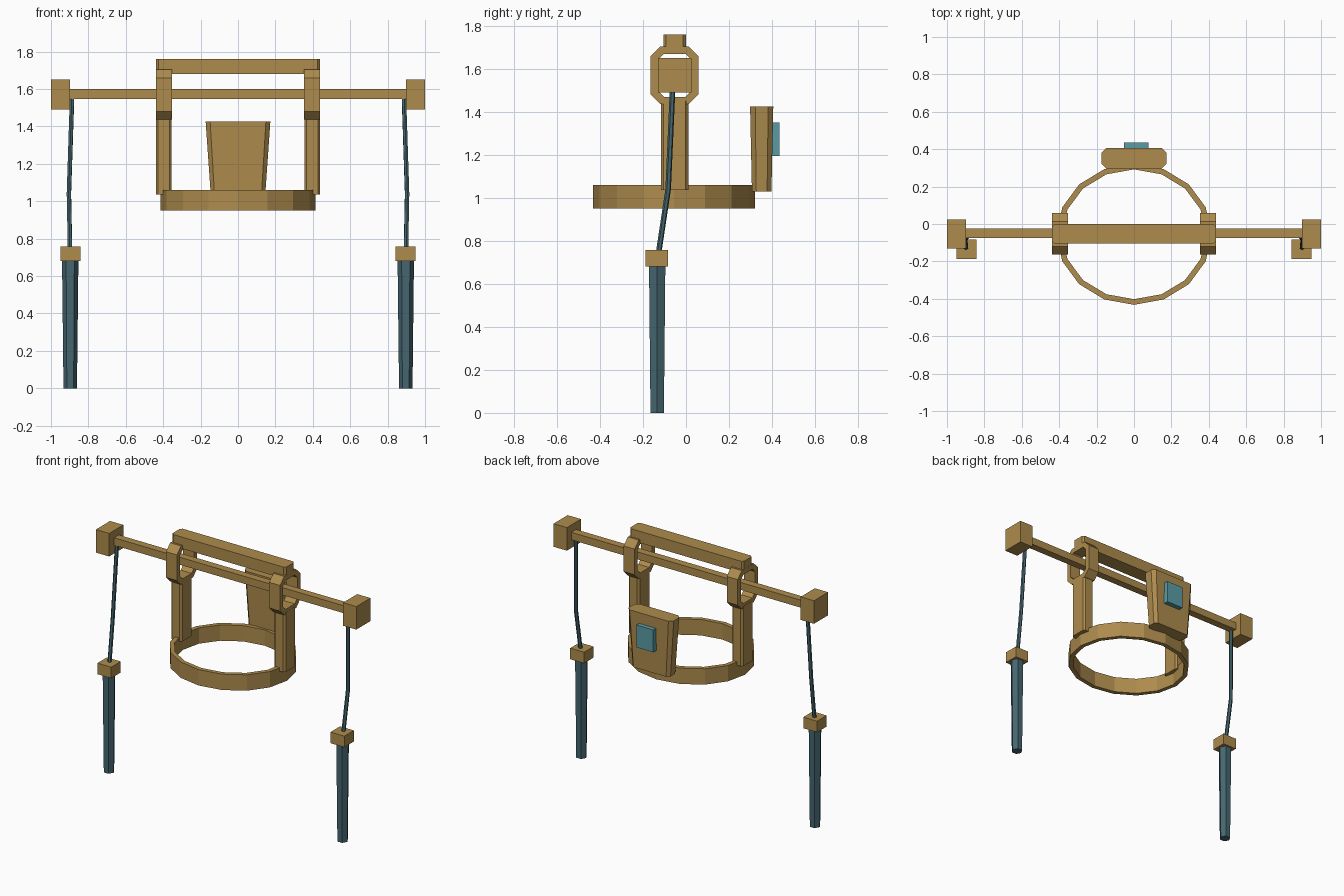
import bpy, bmesh, math
from mathutils import Matrix, Vector

if "Cube" in bpy.data.objects:
    bpy.data.objects.remove(bpy.data.objects["Cube"], do_unlink=True)


def material(name, rgb):
    m = bpy.data.materials.new(name)
    m.use_nodes = True
    m.diffuse_color = (*rgb, 1)
    m.node_tree.nodes["Principled BSDF"].inputs["Base Color"].default_value = (*rgb, 1)
    return m


TAN = material("tan", (0.42, 0.26, 0.075))
SLATE = material("slate_blue", (0.06, 0.135, 0.162))
TEAL = material("teal", (0.105, 0.33, 0.38))


def finish(name, bm, mat):
    bmesh.ops.recalc_face_normals(bm, faces=bm.faces)
    mesh = bpy.data.meshes.new(name)
    bm.to_mesh(mesh)
    bm.free()
    mesh.materials.append(mat)
    ob = bpy.data.objects.new(name, mesh)
    bpy.context.collection.objects.link(ob)
    return ob


def box(name, centre, size, mat=TAN, chamfer=0, foot=1):
    """Box with optional chamfered upright edges and a narrowed bottom."""
    bm = bmesh.new()
    bmesh.ops.create_cube(bm, size=1, matrix=Matrix.Diagonal((*size, 1)))
    if chamfer:
        upright = [e for e in bm.edges
                   if abs(e.verts[0].co.z - e.verts[1].co.z) > size[2] / 2]
        bmesh.ops.bevel(bm, geom=upright, offset=chamfer, segments=1, affect='EDGES')
    for v in bm.verts:
        if v.co.z < 0:
            v.co.x *= foot
            v.co.y *= foot
    bmesh.ops.translate(bm, verts=bm.verts, vec=centre)
    return finish(name, bm, mat)


def band(name, outer, inner, place, low, high):
    """Closed hollow band between two outlines, extruded from low to high."""
    bm = bmesh.new()
    loops = [[bm.verts.new(place(a, b, w)) for a, b in outline]
             for outline, w in ((outer, low), (outer, high), (inner, high), (inner, low))]
    n = len(outer)
    for k in range(4):
        p, q = loops[k], loops[(k + 1) % 4]
        for i in range(n):
            j = (i + 1) % n
            bm.faces.new((p[i], p[j], q[j], q[i]))
    return finish(name, bm, TAN)


def ellipse(rx, ry, n=16):
    return [(rx * math.cos(math.tau * i / n), ry * math.sin(math.tau * i / n))
            for i in range(n)]


def octagon(h, v, c):
    return [(h, c - v), (h, v - c), (h - c, v), (c - h, v),
            (-h, v - c), (-h, c - v), (c - h, -v), (h - c, -v)]


MID = -0.053

# Waist ring
band("waist_ring", ellipse(0.415, 0.377), ellipse(0.385, 0.347),
     lambda a, b, w: Vector((a, b - 0.055, w)), 0.95, 1.06)

# Top beam and the long cross bar
box("top_beam", (0, MID, 1.72), (0.875, 0.105, 0.08), chamfer=0.013)
box("cross_bar", (0, -0.05, 1.573), (1.82, 0.052, 0.052))

# Back plate with its small panel
box("back_plate", (0, 0.352, 1.228), (0.346, 0.108, 0.395), chamfer=0.024, foot=0.84)
box("back_panel", (0.012, 0.411, 1.273), (0.13, 0.048, 0.155), TEAL)

for side, s in (("left", 1), ("right", -1)):
    # Upright post and the bracket loop the bar passes through
    box(side + "_post", (s * 0.397, MID, 1.243), (0.085, 0.127, 0.415), chamfer=0.013)
    band(side + "_bracket", octagon(0.111, 0.134, 0.045), octagon(0.078, 0.1, 0.028),
         lambda a, b, w: Vector((s * w, a + MID, b + 1.57)), 0.354, 0.438)

    # Block on the end of the bar
    box(side + "_end_block", (s * 0.949, MID, 1.57), (0.102, 0.155, 0.16))

    # Bent hanging cable
    curve = bpy.data.curves.new(side + "_cable", 'CURVE')
    curve.dimensions = '3D'
    curve.bevel_depth = 0.013
    curve.bevel_resolution = 1
    curve.use_fill_caps = True
    path = [(0.887, -0.06, 1.56), (0.904, -0.083, 1.04), (0.898, -0.128, 0.74)]
    spline = curve.splines.new('POLY')
    spline.points.add(len(path) - 1)
    for p, (x, y, z) in zip(spline.points, path):
        p.co = (s * x, y, z, 1)
    spline.use_smooth = False
    curve.materials.append(SLATE)
    bpy.context.collection.objects.link(bpy.data.objects.new(side + "_cable", curve))

    # Grip collar and tapered six-sided grip
    box(side + "_grip_collar", (s * 0.895, -0.136, 0.72), (0.106, 0.104, 0.077))
    bm = bmesh.new()
    bmesh.ops.create_cone(bm, cap_ends=True, segments=6, radius1=0.036, radius2=0.044,
                          depth=0.7, matrix=Matrix.Translation((s * 0.897, -0.134, 0.35))
                          @ Matrix.Rotation(math.pi / 2, 4, 'Z'))
    finish(side + "_grip", bm, SLATE)
